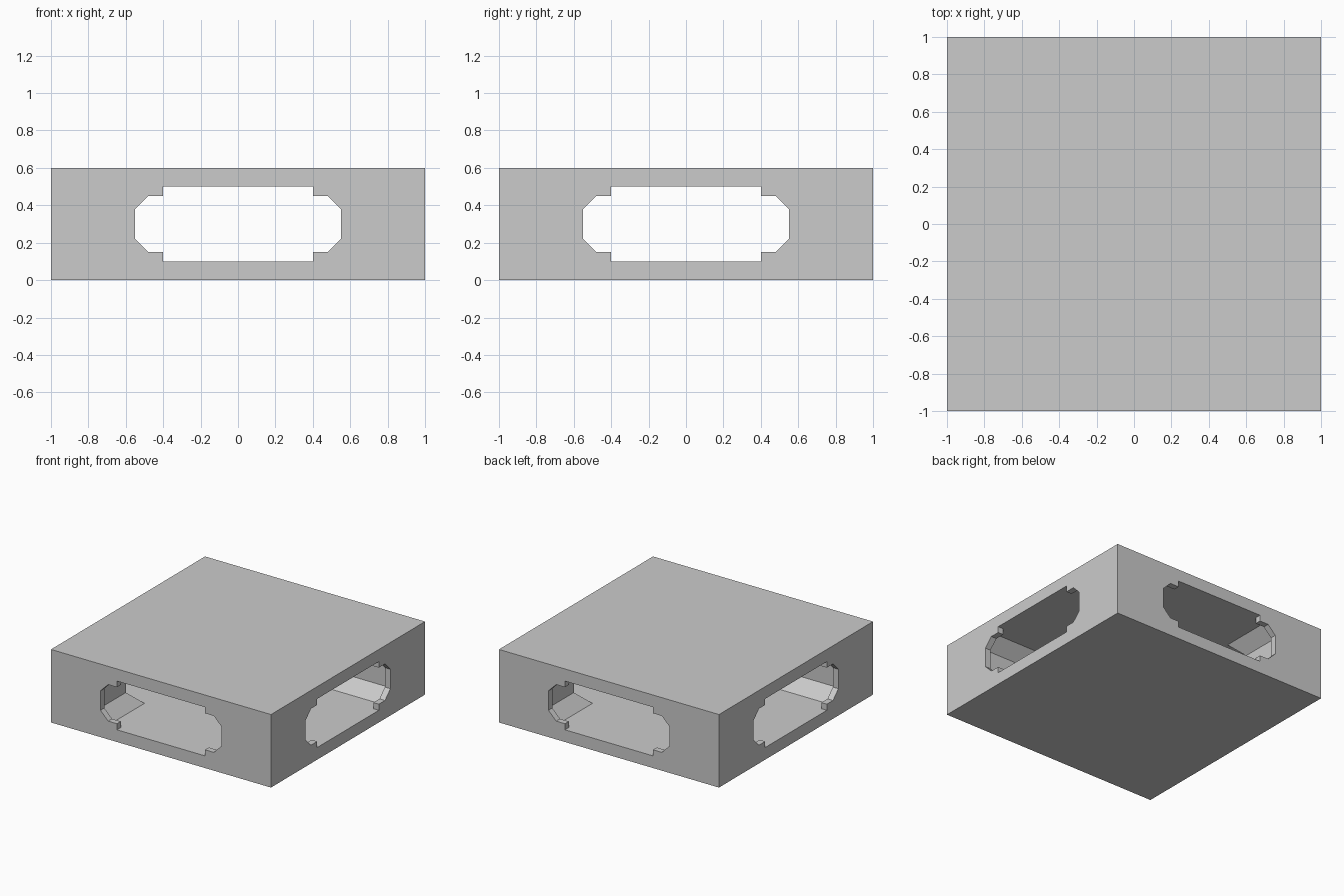
import bpy, bmesh, math
from mathutils import Matrix

if "Cube" in bpy.data.objects:
    bpy.data.objects.remove(bpy.data.objects["Cube"])

MID = 0.3  # height of the tunnel axis


def prism(name, profile, half_len, turn):
    """Closed prism along y (or along x when turned)."""
    bm = bmesh.new()
    face = bm.faces.new([bm.verts.new((x, -half_len, z + MID)) for x, z in profile])
    ext = bmesh.ops.extrude_face_region(bm, geom=[face])
    verts = [g for g in ext["geom"] if isinstance(g, bmesh.types.BMVert)]
    bmesh.ops.translate(bm, verts=verts, vec=(0, 2 * half_len, 0))
    bmesh.ops.transform(bm, matrix=Matrix.Rotation(turn, 4, "Z"), verts=bm.verts)
    bmesh.ops.recalc_face_normals(bm, faces=bm.faces)
    mesh = bpy.data.meshes.new(name)
    bm.to_mesh(mesh)
    bm.free()
    obj = bpy.data.objects.new(name, mesh)
    bpy.context.collection.objects.link(obj)
    return obj


def octagon(w, h, c):
    """Rectangle of half size w, h with 45 degree corners of leg c."""
    return [(-w, -h + c), (-w + c, -h), (w - c, -h), (w, -h + c),
            (w, h - c), (w - c, h), (-w + c, h), (-w, h - c)]


# Outer block
block = prism("tunnel_block", [(-1, -0.3), (1, -0.3), (1, 0.3), (-1, 0.3)], 1, 0)

# Wide crossing tunnels, then the narrower rims and the notched gap in them
cuts = [("tunnel_cutter", octagon(0.6, 0.2, 0.1), 0.95),
        ("rim_cutter", octagon(0.55, 0.15, 0.07), 1.1),
        ("notch_cutter", [(-0.4, -0.2), (0.4, -0.2), (0.4, 0.2), (-0.4, 0.2)], 1.1)]

bpy.context.view_layer.objects.active = block
for name, profile, half_len in cuts:
    for turn in (0, math.pi / 2):
        cutter = prism(name, profile, half_len, turn)
        cutter.hide_render = True
        mod = block.modifiers.new(name, "BOOLEAN")
        mod.operation = "DIFFERENCE"
        mod.solver = "EXACT"
        mod.object = cutter
        bpy.ops.object.modifier_apply(modifier=mod.name)
        bpy.data.objects.remove(cutter)
